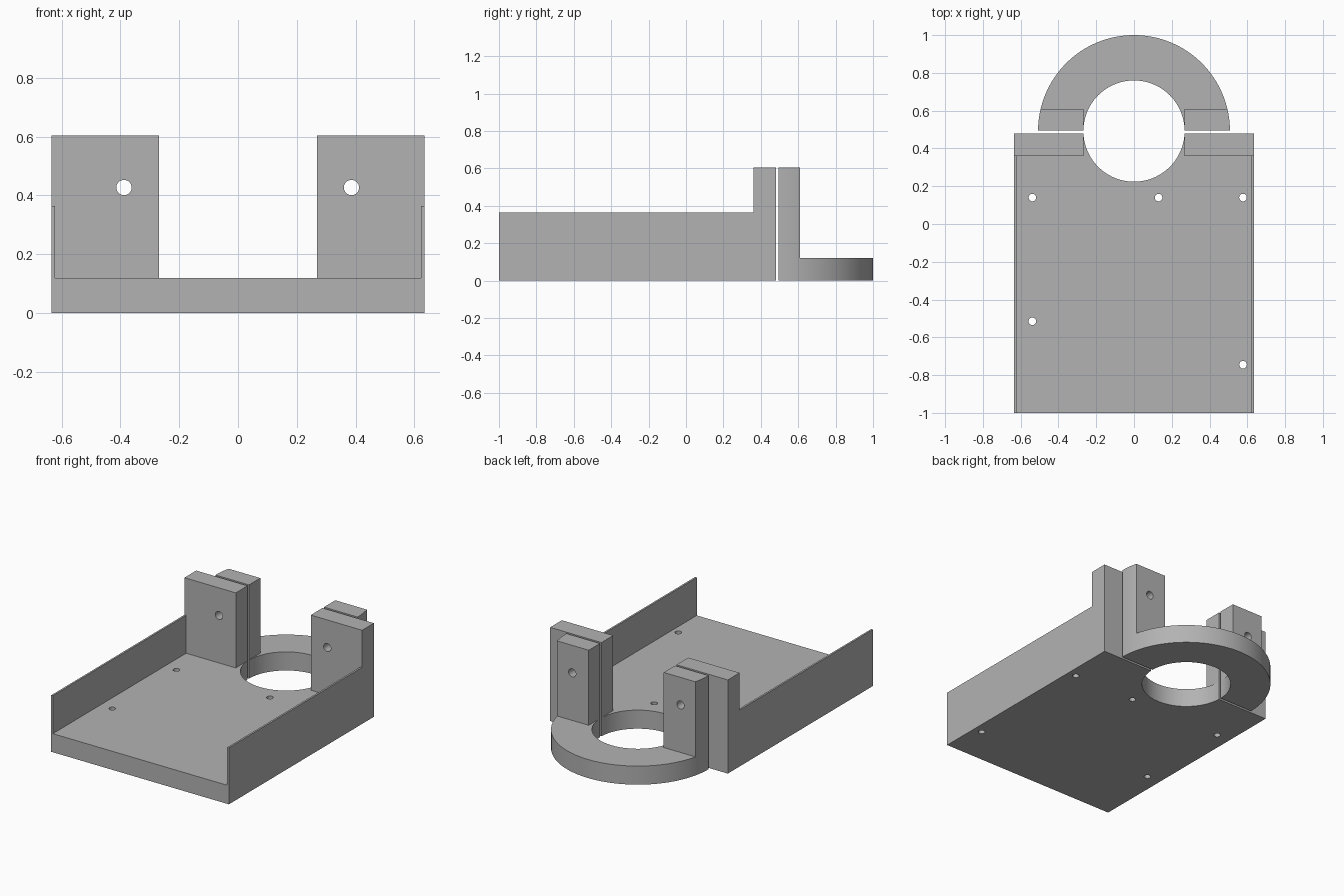
import bpy
import math

cube = bpy.data.objects.get("Cube")
if cube:
    bpy.data.objects.remove(cube, do_unlink=True)

# Shared dimensions
HALF_W, WALL = 0.635, 0.012
FLOOR_Z, WALL_Z, POST_Z = 0.12, 0.365, 0.605
FRONT, POST_FRONT, SPLIT_FRONT = -1.0, 0.36, 0.48
SPLIT_BACK, POST_BACK = 0.495, 0.61
BORE_R, RING_R, BORE_Y = 0.268, 0.508, 0.492
BIG = 2.0

grey = bpy.data.materials.new("plain grey")
grey.use_nodes = True
grey.diffuse_color = (0.45, 0.45, 0.45, 1)
grey.node_tree.nodes["Principled BSDF"].inputs["Base Color"].default_value = (0.45, 0.45, 0.45, 1)


def box(name, x, y, z):
    """Box from (min, max) ranges."""
    bpy.ops.mesh.primitive_cube_add(size=1, location=[sum(r) / 2 for r in (x, y, z)])
    ob = bpy.context.object
    ob.name = name
    ob.scale = [r[1] - r[0] for r in (x, y, z)]
    bpy.ops.object.transform_apply(location=True, rotation=True, scale=True)
    return ob


def cylinder(name, radius, depth, centre, along_y=False, sides=32):
    bpy.ops.mesh.primitive_cylinder_add(
        vertices=sides, radius=radius, depth=depth, location=centre,
        rotation=(math.pi / 2 if along_y else 0, 0, 0))
    ob = bpy.context.object
    ob.name = name
    bpy.ops.object.transform_apply(location=True, rotation=True, scale=True)
    return ob


def carve(part, cutters):
    """Subtract every cutter, bake the result and shade it."""
    for cutter in cutters:
        cutter.hide_render = True
        mod = part.modifiers.new("cut", 'BOOLEAN')
        mod.operation = 'DIFFERENCE'
        mod.solver = 'EXACT'
        mod.object = cutter
    graph = bpy.context.evaluated_depsgraph_get()
    mesh = bpy.data.meshes.new_from_object(part.evaluated_get(graph))
    part.modifiers.clear()
    part.data = mesh
    for cutter in cutters:
        bpy.data.objects.remove(cutter, do_unlink=True)
    mesh.materials.clear()
    mesh.materials.append(grey)
    bpy.ops.object.select_all(action='DESELECT')
    part.select_set(True)
    bpy.context.view_layer.objects.active = part
    bpy.ops.object.shade_smooth_by_angle(angle=math.radians(30))


def shared_cutters():
    """Opening between the posts, the round bore and the clamp bolt holes."""
    cuts = [
        box("post_gap", (-BORE_R, BORE_R), (-BIG, BIG), (FLOOR_Z, BIG)),
        cylinder("bore", BORE_R, 0.4, (0, BORE_Y, 0.05), sides=96),
    ]
    for x in (-0.388, 0.386):
        cuts.append(cylinder("bolt_hole", 0.026, 0.8, (x, BORE_Y, 0.427), along_y=True))
    return cuts


# Tray with side walls and front clamp posts
tray = box("tray", (-HALF_W, HALF_W), (FRONT, SPLIT_FRONT), (0, POST_Z))
inner = HALF_W - WALL
cuts = [
    box("tray_inside", (-inner, inner), (-BIG, POST_FRONT), (FLOOR_Z, BIG)),
    box("above_walls", (-BIG, BIG), (-BIG, POST_FRONT), (WALL_Z, BIG)),
] + shared_cutters()
for x, y in ((-0.538, 0.14), (0.13, 0.14), (0.577, 0.14), (-0.538, -0.515), (0.577, -0.745)):
    cuts.append(cylinder("screw_hole", 0.02, 0.4, (x, y, 0.06)))
carve(tray, cuts)

# Half-ring clamp with rear posts
clamp = cylinder("clamp_half_ring", RING_R, POST_Z, (0, BORE_Y, POST_Z / 2), sides=128)
carve(clamp, [
    box("front_half", (-BIG, BIG), (-BIG, SPLIT_BACK), (-BIG, BIG)),
    box("above_ring", (-BIG, BIG), (POST_BACK, BIG), (FLOOR_Z, BIG)),
] + shared_cutters())
